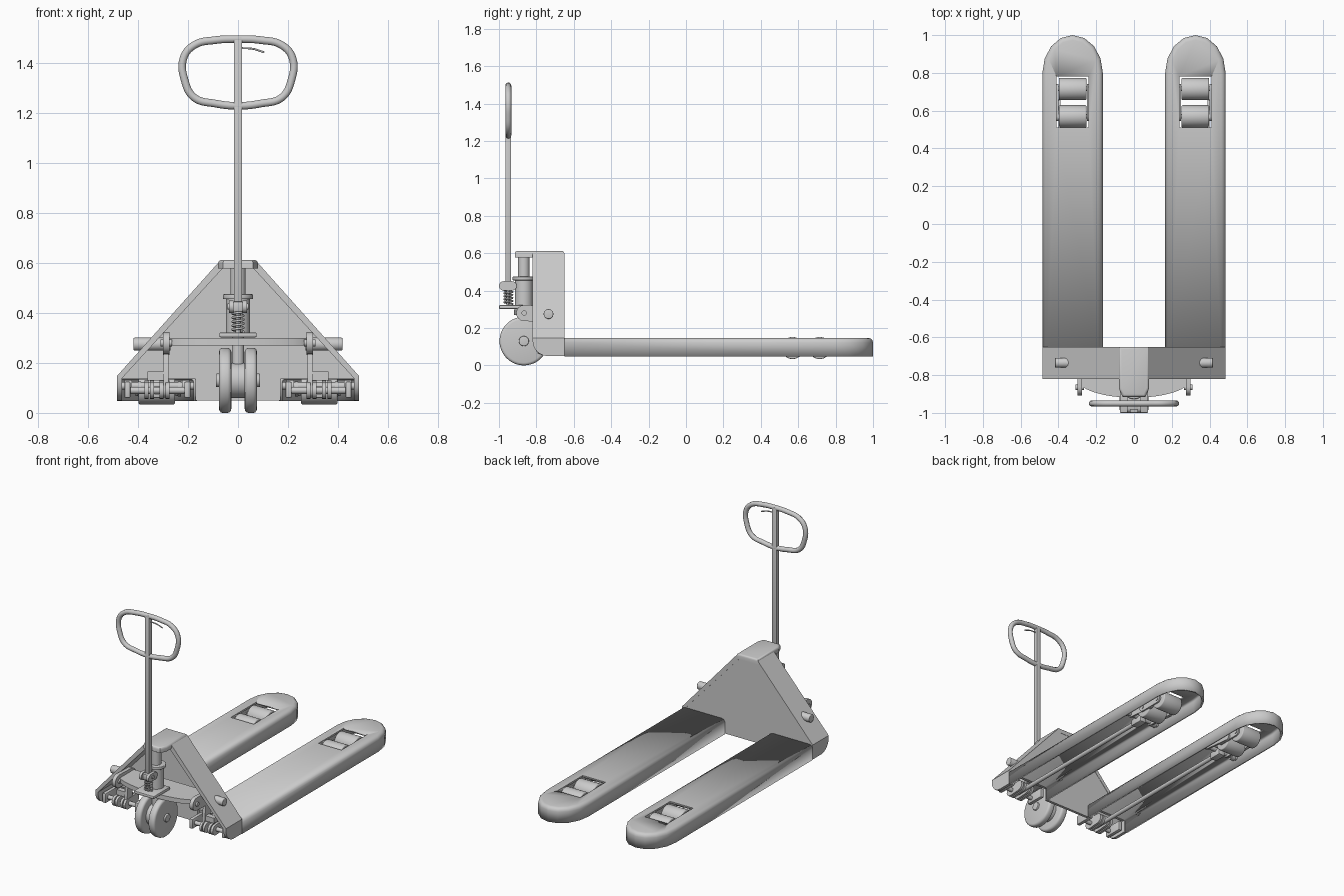
import bpy, bmesh, math
from mathutils import Matrix, Vector

if "Cube" in bpy.data.objects:
    bpy.data.objects.remove(bpy.data.objects["Cube"])


def finish(name, bm, mirrored=False):
    bmesh.ops.recalc_face_normals(bm, faces=bm.faces)
    me = bpy.data.meshes.new(name)
    bm.to_mesh(me)
    bm.free()
    ob = bpy.data.objects.new(name, me)
    bpy.context.collection.objects.link(ob)
    if mirrored:
        ob.modifiers.new("Mirror", 'MIRROR')
    return ob


def prism_bm(pts, axis, a, b):
    """Extrude a 2D outline along an axis: x -> (y,z), y -> (x,z), z -> (x,y)."""
    put = {'x': lambda p, t: (t, p[0], p[1]),
           'y': lambda p, t: (p[0], t, p[1]),
           'z': lambda p, t: (p[0], p[1], t)}[axis]
    bm = bmesh.new()
    lo = [bm.verts.new(put(p, a)) for p in pts]
    hi = [bm.verts.new(put(p, b)) for p in pts]
    bm.faces.new(lo)
    bm.faces.new(hi)
    for i in range(len(pts)):
        j = (i + 1) % len(pts)
        bm.faces.new((lo[i], lo[j], hi[j], hi[i]))
    bmesh.ops.recalc_face_normals(bm, faces=bm.faces)
    return bm


def bevel(bm, width, pick=lambda p, q: True, segments=3):
    edges = [e for e in bm.edges if pick(e.verts[0].co, e.verts[1].co)]
    bmesh.ops.bevel(bm, geom=edges, offset=width, segments=segments,
                    profile=0.5, affect='EDGES')


def prism(name, pts, axis, a, b, mirrored=False, bev=0):
    bm = prism_bm(pts, axis, a, b)
    if bev:
        bevel(bm, bev, segments=2)
    return finish(name, bm, mirrored)


def box(name, x, y, z, mirrored=False, bev=0):
    return prism(name, [(x[0], y[0]), (x[1], y[0]), (x[1], y[1]), (x[0], y[1])],
                 'z', z[0], z[1], mirrored, bev)


def rod(name, p, q, r, mirrored=False, bev=0, n=32):
    p, q = Vector(p), Vector(q)
    d = q - p
    bm = bmesh.new()
    m = Matrix.Translation((p + q) / 2) @ d.to_track_quat('Z', 'Y').to_matrix().to_4x4()
    bmesh.ops.create_cone(bm, cap_ends=True, segments=n, radius1=r, radius2=r,
                          depth=d.length, matrix=m)
    if bev:
        rims = [e for e in bm.edges if any(len(f.verts) > 4 for f in e.link_faces)]
        bmesh.ops.bevel(bm, geom=rims, offset=bev, segments=3, profile=0.5, affect='EDGES')
    return finish(name, bm, mirrored)


def capsule(p, q, r, n=8):
    """Outline of a round-ended link between two 2D points."""
    a = math.atan2(q[1] - p[1], q[0] - p[0])
    out = []
    for c, s in ((q, a - math.pi / 2), (p, a + math.pi / 2)):
        out += [(c[0] + r * math.cos(s + math.pi * i / n),
                 c[1] + r * math.sin(s + math.pi * i / n)) for i in range(n + 1)]
    return out


def tube(name, pts, r, cyclic=False, kind='BEZIER'):
    cu = bpy.data.curves.new(name, 'CURVE')
    cu.dimensions = '3D'
    cu.bevel_depth, cu.bevel_resolution, cu.resolution_u = r, 3, 8
    cu.use_fill_caps = True
    sp = cu.splines.new(kind)
    if kind == 'BEZIER':
        sp.bezier_points.add(len(pts) - 1)
        for b, p in zip(sp.bezier_points, pts):
            b.co = p
            b.handle_left_type = b.handle_right_type = 'AUTO'
    else:
        sp.points.add(len(pts) - 1)
        for b, p in zip(sp.points, pts):
            b.co = (*p, 1)
    sp.use_cyclic_u = cyclic
    ob = bpy.data.objects.new(name, cu)
    bpy.context.collection.objects.link(ob)


# Forks: hollow channels with rounded tips and roller windows
FX, BACK = 0.325, -0.65
outline = [(FX - 0.16, BACK)]
outline += [(FX - 0.16 * math.cos(math.pi * i / 8), 0.8 + 0.2 * math.sin(math.pi * i / 8))
            for i in range(9)]
outline += [(FX + 0.16, BACK)]
bm = prism_bm(outline, 'z', 0.047, 0.147)
bevel(bm, 0.025, lambda p, q: min(p.z, q.z) > 0.14 and max(p.y, q.y) > BACK + 0.01)
drop = [f for f in bm.faces if all(v.co.z < 0.048 for v in f.verts)
        or all(v.co.y < BACK + 0.001 for v in f.verts)]
bmesh.ops.delete(bm, geom=drop, context='FACES')
me = bpy.data.meshes.new("forks")
bm.to_mesh(me)
bm.free()
forks = bpy.data.objects.new("forks", me)
bpy.context.collection.objects.link(forks)
sol = forks.modifiers.new("Wall", 'SOLIDIFY')
sol.thickness, sol.offset = 0.013, -1
cutter = box("roller_window_cutter", (0.24, 0.41), (0.51, 0.78), (0.1, 0.2))
cutter.hide_render = True
cutter.hide_viewport = False
cutter.display_type = 'WIRE'
cut = forks.modifiers.new("Window", 'BOOLEAN')
cut.object, cut.operation, cut.solver = cutter, 'DIFFERENCE', 'EXACT'
forks.modifiers.new("Mirror", 'MIRROR')

# Fork rollers, their carriers and the lifting linkage inside the forks
for y in (0.57, 0.715):
    rod("fork_roller", (0.252, y, 0.093), (0.398, y, 0.093), 0.059, True, 0.006)
    rod("roller_axle", (0.236, y, 0.093), (0.414, y, 0.093), 0.012, True, n=16)
for x in (0.24, 0.4):
    prism("roller_carrier", capsule((0.57, 0.093), (0.715, 0.093), 0.026), 'x', x, x + 0.01, True)
    prism("roller_arm", capsule((0.44, 0.105), (0.64, 0.085), 0.02), 'x', x - 0.012, x, True)
rod("roller_arm_pivot", (0.178, 0.44, 0.108), (0.472, 0.44, 0.108), 0.015, True, n=16)
for x in (0.195, 0.425):
    rod("pivot_boss", (x, 0.44, 0.108), (x + 0.03, 0.44, 0.108), 0.024, True)
box("push_rod_clevis", (0.3, 0.35), (0.39, 0.48), (0.06, 0.105), True, 0.006)
rod("push_rod", (FX, -0.76, 0.085), (FX, 0.42, 0.085), 0.014, True, n=16)

# Triangular back plate, notched where the forks join it
half = [(0.17, 0.05), (0.17, 0.135), (0.475, 0.135), (0.475, 0.147), (0.07, 0.59)]
plate = half + [(-x, z) for x, z in reversed(half)]
prism("back_plate", plate, 'y', -0.67, BACK - 0.002)

# Sloping side flanges with a rounded heel
strip = [(0.485, 0.05), (0.485, 0.147), (0.08, 0.6), (0.06, 0.58), (0.465, 0.138), (0.465, 0.05)]
bm = prism_bm(strip, 'y', -0.82, BACK)
bevel(bm, 0.08, lambda p, q: max(p.z, q.z) < 0.06 and max(p.y, q.y) < -0.8, 5)
finish("side_flange", bm, True)

# Head cap over the pump
bm = prism_bm([(-0.08, BACK), (-0.08, -0.87), (-0.06, -0.915), (0.06, -0.915),
               (0.08, -0.87), (0.08, BACK)], 'z', 0.577, 0.612)
bevel(bm, 0.014, lambda p, q: min(p.z, q.z) > 0.6)
finish("head_cap", bm)

# Pivot pins through the flanges
rod("frame_pivot", (0.27, -0.735, 0.275), (0.418, -0.735, 0.275), 0.026, True, 0.004)

# Chassis plate with curved front, rocker ears and bell cranks
arc = [(0.3 * math.cos(t), -0.82 - 0.1 * math.sin(t))
       for t in (math.pi * i / 16 for i in range(17))]
prism("chassis_plate", [(0.3, -0.71)] + arc + [(-0.3, -0.71)], 'z', 0.27, 0.3)
prism("rocker_ear", capsule((-0.735, 0.275), (-0.865, 0.28), 0.043), 'x', 0.275, 0.3, True)
rod("ear_pin", (0.265, -0.865, 0.28), (0.31, -0.865, 0.28), 0.014, True, n=16)
prism("bell_crank", capsule((-0.735, 0.275), (-0.755, 0.09), 0.028), 'x', 0.278, 0.298, True)
box("crank_step", (0.29, 0.362), (-0.77, -0.735), (0.13, 0.165), True)

# Clevis links at the fork heels
for x in (0.275, 0.298, 0.336, 0.359):
    prism("heel_link", capsule((-0.77, 0.09), (-0.69, 0.095), 0.034), 'x', x, x + 0.016, True)
rod("heel_pin", (0.2, -0.755, 0.09), (0.455, -0.755, 0.09), 0.014, True, n=16)
for x in (0.19, 0.43):
    box("heel_bracket", (x, x + 0.025), (-0.79, -0.66), (0.06, 0.125), True, 0.006)

# Twin steering wheels
WY, WZ = -0.867, 0.13
rod("steering_wheel", (0.027, WY, WZ), (0.076, WY, WZ), 0.13, True, 0.015, 48)
rod("wheel_axle", (-0.088, WY, WZ), (0.088, WY, WZ), 0.027, bev=0.004)
rod("axle_hub", (-0.03, WY, WZ), (0.03, WY, WZ), 0.07)
rod("steering_post", (0, WY, 0.19), (0, WY, 0.31), 0.025)

# Hydraulic pump
box("pump_base", (-0.075, 0.075), (-1.0, -0.825), (0.302, 0.322), bev=0.006)
rod("pump_body", (0, WY, 0.32), (0, WY, 0.46), 0.048)
rod("pump_collar", (0, WY, 0.455), (0, WY, 0.475), 0.06, bev=0.004)
rod("pump_ram", (0, WY, 0.47), (0, WY, 0.58), 0.031)
rod("pump_piston", (0, -0.95, 0.32), (0, -0.95, 0.41), 0.01, n=16)
spring = [(0.022 * math.cos(t), -0.95 + 0.022 * math.sin(t), 0.325 + 0.08 * i / 80)
          for i, t in ((i, 2 * math.pi * 5 * i / 80) for i in range(81))]
tube("pump_spring", spring, 0.005, kind='POLY')

# Handle joint, shaft, loop grip and release lever
for x in (0.018,):
    prism("handle_yoke", capsule((-0.975, 0.425), (-0.93, 0.425), 0.025), 'x', x, x + 0.018, True)
rod("handle_pivot", (-0.042, -0.955, 0.425), (0.042, -0.955, 0.425), 0.012, n=16)
box("yoke_block", (-0.02, 0.02), (-0.985, -0.9), (0.405, 0.445), bev=0.005)
box("handle_shaft", (-0.017, 0.017), (-0.965, -0.935), (0.42, 1.505), bev=0.004)
right = [(0.09, 1.492), (0.175, 1.472), (0.218, 1.42), (0.213, 1.33), (0.175, 1.262), (0.09, 1.238)]
loop = [(0, 1.496)] + right + [(0, 1.229)] + [(-x, z) for x, z in reversed(right)]
tube("handle_loop", [(x, -0.95, z) for x, z in loop], 0.016, cyclic=True)
tube("release_lever", [(0.01, -0.95, 1.46), (0.06, -0.95, 1.457), (0.105, -0.95, 1.443)], 0.004)

# Smooth shading with sharp creases
bpy.ops.object.select_all(action='DESELECT')
for ob in bpy.context.scene.objects:
    if ob.type == 'MESH':
        ob.select_set(True)
        bpy.context.view_layer.objects.active = ob
bpy.ops.object.shade_smooth_by_angle(angle=math.radians(35))
